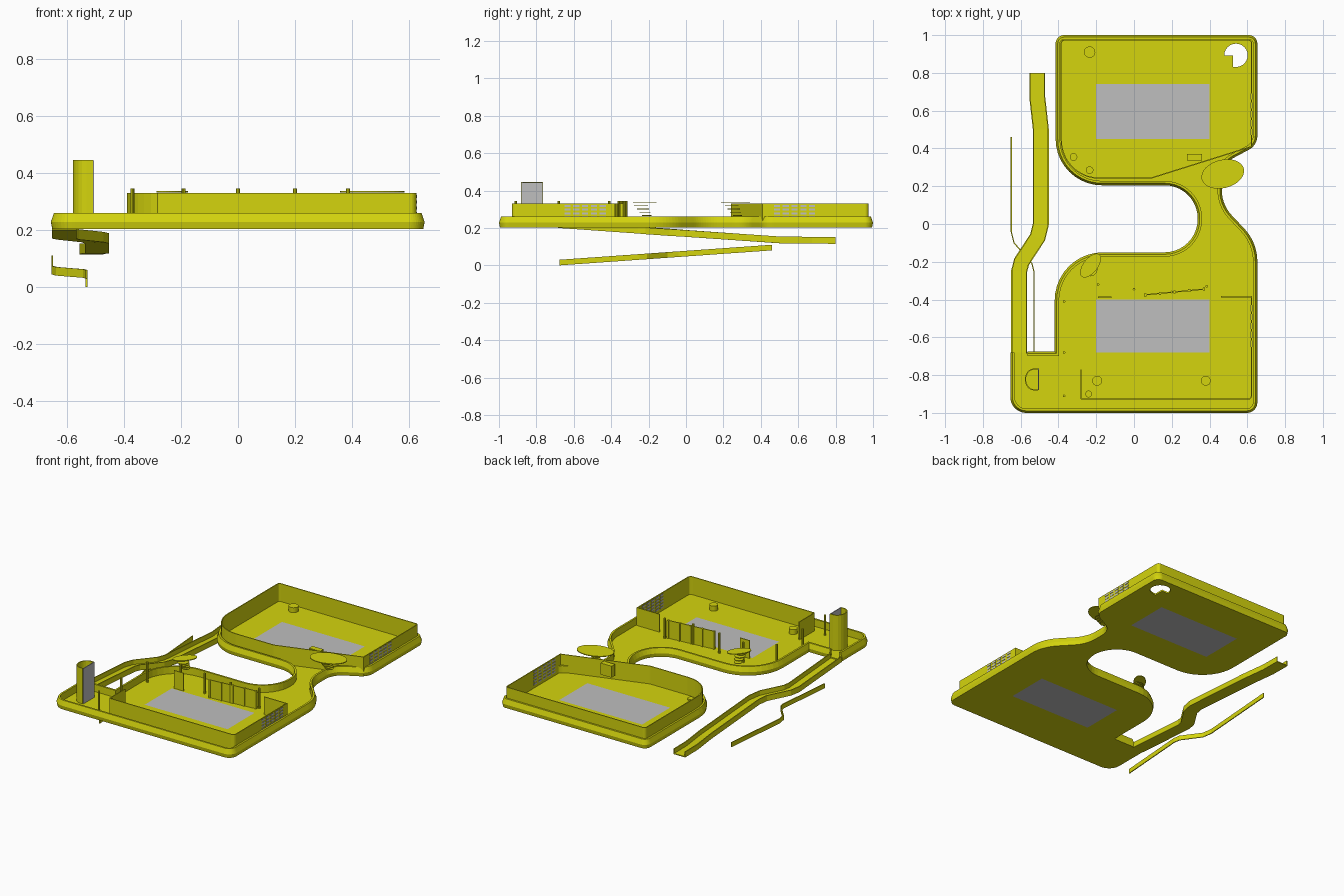
import bpy, bmesh, math
from mathutils import Vector

if "Cube" in bpy.data.objects:
    bpy.data.objects.remove(bpy.data.objects["Cube"])


def material(name, rgb):
    m = bpy.data.materials.new(name)
    m.diffuse_color = (*rgb, 1)
    m.use_nodes = True
    m.node_tree.nodes["Principled BSDF"].inputs["Base Color"].default_value = m.diffuse_color
    return m


YELLOW = material("yellow", (0.66, 0.66, 0.004))
GREY = material("light_grey", (0.52, 0.52, 0.52))


def finish(name, bm, mat):
    bmesh.ops.recalc_face_normals(bm, faces=bm.faces)
    me = bpy.data.meshes.new(name)
    bm.to_mesh(me)
    bm.free()
    me.materials.append(mat)
    ob = bpy.data.objects.new(name, me)
    bpy.context.collection.objects.link(ob)
    return ob


def box(name, x0, x1, y0, y1, z0, z1, mat=YELLOW):
    bm = bmesh.new()
    bmesh.ops.create_cube(bm, size=1)
    for v in bm.verts:
        v.co = Vector(((x0 + x1) / 2 + v.co.x * (x1 - x0),
                       (y0 + y1) / 2 + v.co.y * (y1 - y0),
                       (z0 + z1) / 2 + v.co.z * (z1 - z0)))
    return finish(name, bm, mat)


def disc(name, x, y, z0, z1, rx, ry=None, turn=0, sides=24):
    bm = bmesh.new()
    bmesh.ops.create_cone(bm, cap_ends=True, segments=sides, radius1=1, radius2=1, depth=1)
    ob = finish(name, bm, YELLOW)
    ob.scale = (rx, ry or rx, z1 - z0)
    ob.location = (x, y, (z0 + z1) / 2)
    ob.rotation_euler.z = turn
    return ob


def fillet(corners, steps=10):
    """Round each (x, y, r) corner of a path; r = 0 keeps it sharp."""
    out = []
    n = len(corners)
    for i, (x, y, r) in enumerate(corners):
        p = Vector((x, y))
        if r == 0:
            out.append(p)
            continue
        a = (Vector(corners[i - 1][:2]) - p).normalized()
        b = (Vector(corners[(i + 1) % n][:2]) - p).normalized()
        half = a.angle(b) / 2
        c = p + (a + b).normalized() * (r / math.sin(half))
        s = p + a * (r / math.tan(half)) - c
        e = p + b * (r / math.tan(half)) - c
        sweep_angle = -s.angle_signed(e)
        for k in range(steps + 1):
            t = sweep_angle * k / steps
            out.append(c + Vector((s.x * math.cos(t) - s.y * math.sin(t),
                                   s.x * math.sin(t) + s.y * math.cos(t))))
    return out


def sweep(name, path, profile, heights=None, closed=False, mat=YELLOW):
    """Run an (offset to the left, z) profile along a flat path."""
    bm = bmesh.new()
    rings = []
    n = len(path)
    path = [Vector(p[:2]) for p in path]
    for i, p in enumerate(path):
        prv = path[i - 1] if (i > 0 or closed) else None
        nxt = path[(i + 1) % n] if (i < n - 1 or closed) else None
        d0 = (p - prv).normalized() if prv else (nxt - p).normalized()
        d1 = (nxt - p).normalized() if nxt else d0
        t = (d0 + d1).normalized()
        nor = Vector((-t.y, t.x)) / max(0.4, t.dot(d0))
        z = heights[i] if heights else 0
        rings.append([bm.verts.new((p.x + nor.x * o, p.y + nor.y * o, z + h)) for o, h in profile])
    m = len(profile)
    for i in range(n if closed else n - 1):
        a, b = rings[i], rings[(i + 1) % n]
        for j in range(m):
            bm.faces.new((a[j], a[(j + 1) % m], b[(j + 1) % m], b[j]))
    if not closed:
        bm.faces.new(rings[0])
        bm.faces.new(rings[-1])
    return finish(name, bm, mat)


def strip(w, z0, z1):
    return [(-w / 2, z0), (w / 2, z0), (w / 2, z1), (-w / 2, z1)]


# deck outline, counter-clockwise from the ramp opening
outline = fillet([(-.65, -.68, 0), (-.65, -.995, .08), (.648, -.995, .05), (.648, -.1, .25),
                  (.46, .1, .2), (.46, .32, .12), (.648, .42, .08), (.648, .995, .04),
                  (-.41, .995, .04), (-.41, .21, .24), (.342, .21, .18), (.342, -.155, .18),
                  (-.415, -.155, .25), (-.415, -.68, 0), (-.565, -.68, 0)])

# floor sheet with openings for the grey panels and the keyhole
panels = [(-.2, .4, .45, .74), (-.2, .4, -.68, -.4)]
hx, hy, hr = .54, .893, .062
hole = [(hx - .015, hy), (hx - .015, hy - hr)]
hole += [(hx + hr * math.cos(math.radians(a)), hy + hr * math.sin(math.radians(a)))
         for a in range(-90, 181, 15)]
loops = [outline, hole] + [[(a, c), (b, c), (b, d), (a, d)] for a, b, c, d in panels]
cu = bpy.data.curves.new("floor", 'CURVE')
cu.dimensions = '2D'
cu.fill_mode = 'BOTH'
cu.extrude = .005
for lp in loops:
    sp = cu.splines.new('POLY')
    sp.points.add(len(lp) - 1)
    for pt, q in zip(sp.points, lp):
        pt.co = (q[0], q[1], 0, 1)
    sp.use_cyclic_u = True
cu.materials.append(YELLOW)
floor = bpy.data.objects.new("floor", cu)
floor.location.z = .208
bpy.context.collection.objects.link(floor)
bpy.context.view_layer.objects.active = floor
floor.select_set(True)
bpy.ops.object.convert(target='MESH')
for i, (a, b, c, d) in enumerate(panels):
    box(f"floor_panel_{i}", a, b, c, d, .203, .213, GREY)

# bevelled rim around the deck
sweep("deck_rim", outline, [(0, .203), (-.005, .228), (.006, .26), (.018, .26), (.018, .205)])

# upper enclosure wall
upper = fillet([(.622, .41, 0), (.622, .973, .015), (-.385, .973, .015), (-.385, .243, .2),
                (.09, .243, .05)])
sweep("upper_wall", upper, strip(.006, .21, .33), closed=True)

# lower enclosure walls and partitions
lower = fillet([(-.28, -.77, 0), (-.28, -.928, .005), (.622, -.928, .02), (.622, -.385, 0),
                (.46, -.385, 0)], 4)
sweep("lower_wall", lower, strip(.006, .21, .33))
sweep("partition_left", [(-.19, -.388), (-.12, -.388)], strip(.006, .21, .33))
sweep("partition_middle", [(.06, -.375), (.37, -.345)], strip(.006, .21, .33))
for i in range(5):
    x, y = .06 + .0775 * i, -.375 + .0075 * i
    box(f"partition_stud_{i}", x - .006, x + .006, y - .008, y + .008, .21, .33)

# grey louvre windows in both right-hand walls
for tag, y0 in (("upper", .47), ("lower", -.65)):
    for c in range(5):
        for r in range(5):
            y, z = y0 + c * .047, .232 + r * .02
            box(f"{tag}_louvre_{c}_{r}", .617, .627, y, y + .033, z, z + .011, GREY)

# wall box
box("wall_box", .28, .36, .335, .37, .25, .325)

# posts
for i, (x, y) in enumerate([(-.37, -.41), (-.19, -.32), (0, -.345), (.2, -.36), (.385, -.33),
                            (-.37, -.68), (-.37, -.91)]):
    disc(f"post_{i}", x, y, .21, .345, .007, sides=8)

# round drums on the floor
for i, (x, y, r, h) in enumerate([(-.235, .91, .03, .035), (-.32, .355, .02, .012),
                                  (-.235, .285, .02, .012), (-.195, -.83, .026, .035),
                                  (.38, -.83, .026, .035), (-.24, -.9, .018, .02)]):
    disc(f"drum_{i}", x, y, .21, .21 + h, r)

# oval canopies over stacked steps
for tag, x, y, rx, ry, turn in (("neck", .47, .265, .115, .075, .25),
                                ("corner", -.23, -.22, .075, .038, .9)):
    disc(f"{tag}_canopy", x, y, .332, .337, rx, ry, turn, 32)
    for k in range(4):
        disc(f"{tag}_step_{k}", x, y + .01 - .01 * k, .265 + .017 * k, .269 + .017 * k,
             .025 + .004 * k, sides=12)

# D-shaped tower: rounded shell and grey flat face
shell = [(-.508, -.768), (-.53, -.768)]
shell += [(-.53 - .045 * math.sin(t), -.823 + .055 * math.cos(t))
          for t in [math.pi * k / 10 for k in range(1, 10)]]
shell += [(-.53, -.878), (-.508, -.878)]
sweep("tower_shell", shell, strip(.006, .21, .445))
box("tower_face", -.509, -.504, -.88, -.766, .21, .444, GREY)

# trough ramp leaving the deck
ramp = [(-.608, -.685), (-.608, -.25), (-.595, -.2), (-.51, -.07), (-.493, 0), (-.493, .5),
        (-.512, .67), (-.512, .8)]


def ramp_z(y):
    return .2 - .082 * (y + .685) / 1.185 if y < .5 else .118 - .01 * (y - .5)


trough = [(-.042, 0), (.042, 0), (.042, .036), (.036, .036), (.036, .006),
          (-.036, .006), (-.036, .036), (-.042, .036)]
sweep("ramp", ramp, trough, [ramp_z(p[1]) for p in ramp])

# thin loose rail below the ramp
rail = [(-.53, -.675), (-.53, -.25), (-.54, -.21), (-.635, -.1), (-.65, -.04), (-.65, .46)]
sweep("lower_rail", rail, strip(.006, 0, .03), [.08 * (p[1] + .675) / 1.135 for p in rail])
